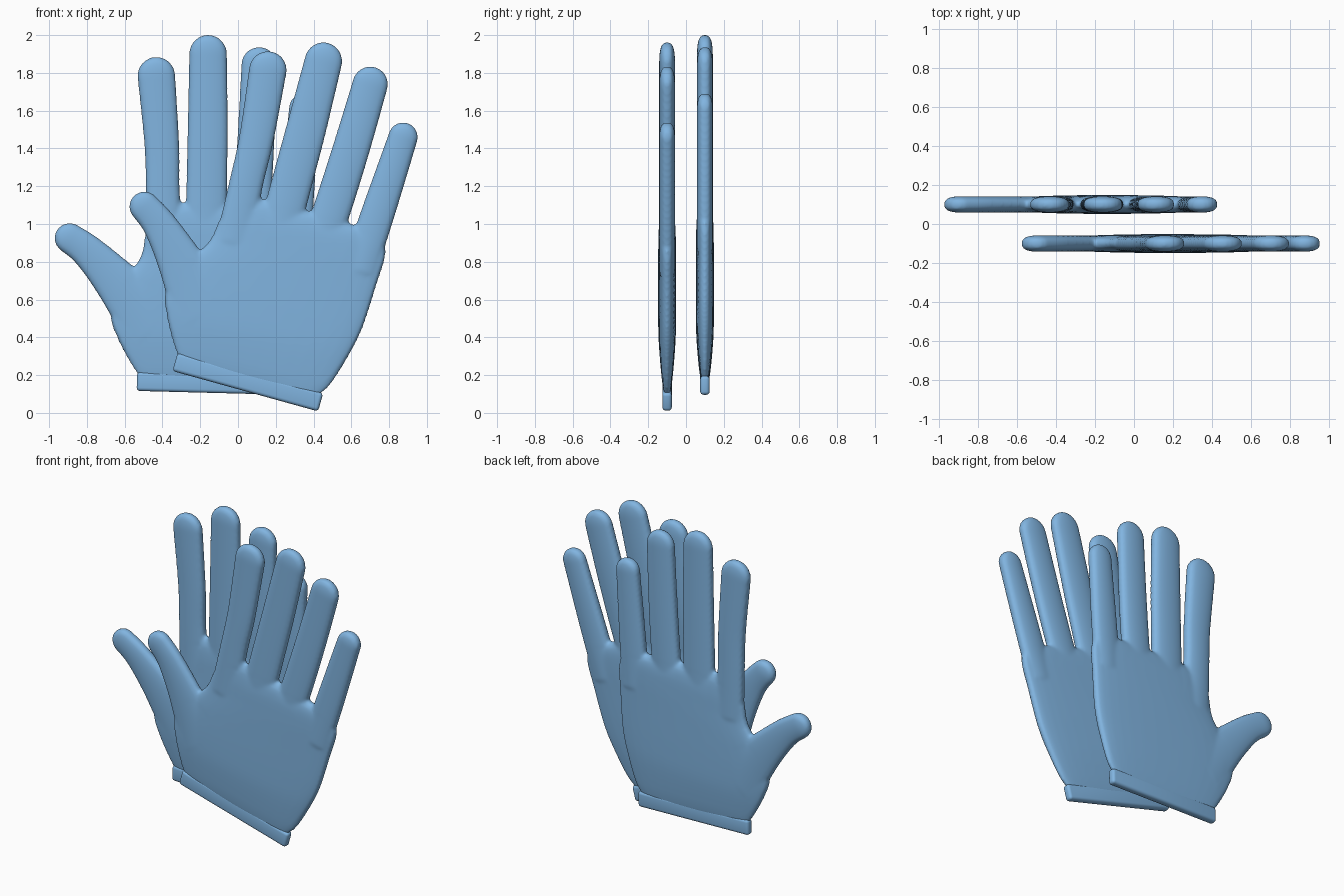
import bpy, bmesh, math
from mathutils import Vector, Matrix

if "Cube" in bpy.data.objects:
    bpy.data.objects.remove(bpy.data.objects["Cube"])

BLUE = (0.22, 0.46, 0.75, 1)
blue = bpy.data.materials.new("soft blue")
blue.use_nodes = True
blue.diffuse_color = BLUE
blue.node_tree.nodes["Principled BSDF"].inputs["Base Color"].default_value = BLUE


def spline(rows, steps=6):
    """Smooth a list of equally long vectors (Catmull-Rom)."""
    out = []
    for i in range(len(rows) - 1):
        a, b, c, d = (Vector(rows[min(max(k, 0), len(rows) - 1)]) for k in range(i - 1, i + 3))
        for s in range(steps):
            t = s / steps
            out.append(b + (c - a) * (t / 2) + (a * 2 - b * 5 + c * 4 - d) * (t * t / 2)
                       + (b * 3 - a - c * 3 + d) * (t ** 3 / 2))
    return out + [Vector(rows[-1])]


def loft(bm, sections, power, sides=32):
    """Skin flattened rounded sections, each (left x, left z, right x, right z, half thickness)."""
    rings = []
    for lx, lz, rx, rz, thick in sections:
        ring = []
        for k in range(sides):
            a = math.tau * k / sides
            u, s = (1 + math.cos(a)) / 2, math.sin(a)
            y = thick * math.copysign(abs(s) ** power, s)
            ring.append(bm.verts.new((lx + (rx - lx) * u, y, lz + (rz - lz) * u)))
        rings.append(ring)
    for low, high in zip(rings, rings[1:]):
        for k in range(sides):
            j = (k + 1) % sides
            bm.faces.new((low[k], low[j], high[j], high[k]))
    bm.faces.new(rings[0])
    bm.faces.new(rings[-1])


def finger(bm, path, thick=0.042):
    """Tapered finger along (x, z, half width) points with a round tip."""
    pts = [(p.x, p.y, p.z) for p in spline(path)]
    sections = []
    for i, (x, z, w) in enumerate(pts):
        a, b = pts[max(i - 1, 0)], pts[min(i + 1, len(pts) - 1)]
        d = Vector((b[0] - a[0], b[1] - a[1])).normalized()
        sections.append((x - d.y * w, z + d.x * w, x + d.y * w, z - d.x * w, thick))
    for k in range(1, 9):
        a = math.pi / 2 * k / 8.3
        cx, cz, cw = x + d.x * w * math.sin(a), z + d.y * w * math.sin(a), w * math.cos(a)
        sections.append((cx - d.y * cw, cz + d.x * cw, cx + d.y * cw, cz - d.x * cw,
                         thick * math.cos(a) ** 0.6))
    loft(bm, sections, 0.65)


def finish(bm, name):
    bmesh.ops.recalc_face_normals(bm, faces=bm.faces)
    mesh = bpy.data.meshes.new(name)
    bm.to_mesh(mesh)
    bm.free()
    mesh.materials.append(blue)
    obj = bpy.data.objects.new(name, mesh)
    bpy.context.collection.objects.link(obj)
    return obj


FINGERS = [
    [(-0.02, 0.90, 0.10), (0.04, 1.2, 0.09), (0.097, 1.45, 0.092), (0.158, 1.815, 0.10)],   # index
    [(0.20, 0.90, 0.11), (0.28, 1.2, 0.108), (0.36, 1.5, 0.106), (0.452, 1.862, 0.10)],     # middle
    [(0.42, 0.85, 0.10), (0.512, 1.12, 0.10), (0.606, 1.42, 0.098), (0.70, 1.74, 0.094)],   # ring
    [(0.64, 0.75, 0.09), (0.722, 1.0, 0.09), (0.795, 1.22, 0.085), (0.874, 1.46, 0.078)],   # little
    [(-0.17, 0.52, 0.18), (-0.305, 0.80, 0.122), (-0.415, 0.995, 0.09), (-0.495, 1.092, 0.08)],  # thumb
]
PALM = [
    (-0.31, 0.28, 0.41, 0.08, 0.022), (-0.34, 0.36, 0.49, 0.15, 0.033),
    (-0.375, 0.50, 0.585, 0.30, 0.045), (-0.385, 0.64, 0.66, 0.45, 0.048),
    (-0.31, 0.77, 0.735, 0.68, 0.048), (-0.16, 0.90, 0.78, 0.83, 0.047),
    (-0.095, 1.03, 0.76, 0.92, 0.044), (-0.02, 1.12, 0.64, 0.98, 0.034),
    (0.05, 1.15, 0.56, 1.02, 0.012),
]


def make_glove(side, matrix):
    # Palm, fingers and thumb fused into one soft body
    bm = bmesh.new()
    loft(bm, spline(PALM), 0.5)
    for path in FINGERS:
        finger(bm, path)
    body = finish(bm, side + "_glove_body")
    remesh = body.modifiers.new("fuse", 'REMESH')
    remesh.mode = 'VOXEL'
    remesh.voxel_size = 0.011
    remesh.use_smooth_shade = True
    smooth = body.modifiers.new("soften", 'SMOOTH')
    smooth.factor = 0.5
    smooth.iterations = 5

    # Rounded wrist band
    bm = bmesh.new()
    bmesh.ops.create_cube(bm, size=1)
    bmesh.ops.scale(bm, vec=(0.80, 0.05, 0.10), verts=bm.verts)
    bmesh.ops.bevel(bm, geom=bm.edges[:], offset=0.018, segments=4, profile=0.5, affect='EDGES')
    bmesh.ops.transform(bm, verts=bm.verts, matrix=Matrix.Translation((0.052, 0, 0.163))
                        @ Matrix.Rotation(math.radians(15.5), 4, 'Y'))
    cuff = finish(bm, side + "_glove_cuff")
    for face in cuff.data.polygons:
        face.use_smooth = True
    for obj in (body, cuff):
        obj.matrix_world = matrix


# The rear glove is the same shape swung upright about the middle fingertip
make_glove("front", Matrix.Translation((0, -0.1, 0)))
make_glove("rear", Matrix.Translation((-0.155, 0.1, 1.90))
           @ Matrix.Rotation(math.radians(-14), 4, 'Y')
           @ Matrix.Translation((-0.455, 0, -1.86)))
